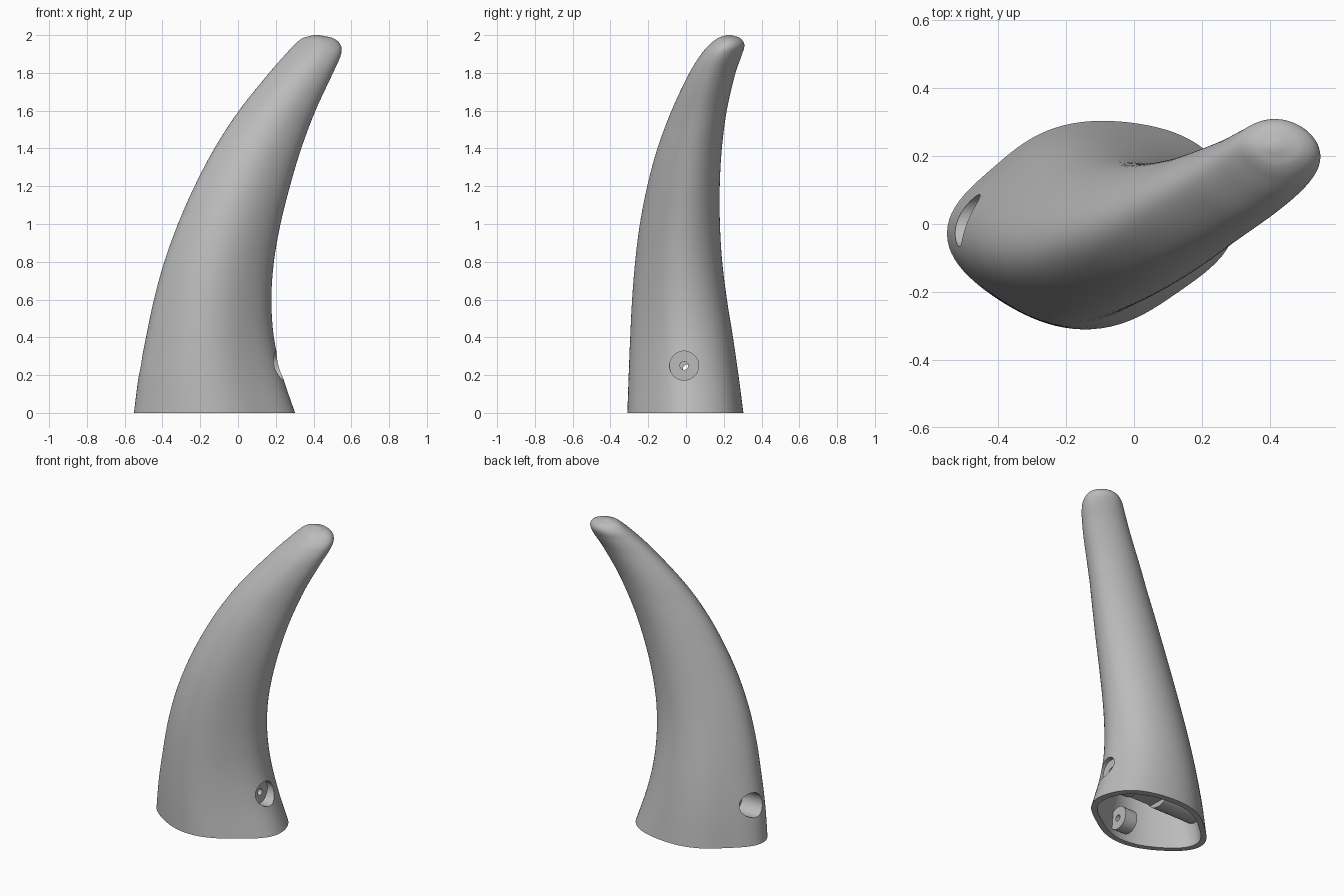
import bpy
import bmesh
import math
from mathutils import Matrix, Vector

default_cube = bpy.data.objects.get("Cube")
if default_cube:
    bpy.data.objects.remove(default_cube, do_unlink=True)

grey = bpy.data.materials.new("matte_grey")
grey.use_nodes = True
grey_colour = (0.5, 0.5, 0.5, 1)
grey.diffuse_color = grey_colour
grey.node_tree.nodes["Principled BSDF"].inputs["Base Color"].default_value = grey_colour

# Horn outline by height: z, left x, right x, front y, back y
OUTLINE = [
    (0, -.551, .302, -.311, .304),
    (.2, -.525, .235, -.304, .278),
    (.4, -.487, .19, -.296, .249),
    (.6, -.445, .177, -.286, .217),
    (.8, -.39, .19, -.27, .192),
    (1, -.318, .225, -.245, .18),
    (1.2, -.23, .275, -.206, .179),
    (1.4, -.125, .335, -.152, .19),
    (1.6, .005, .41, -.077, .216),
    (1.8, .165, .503, .018, .262),
    (1.9, .253, .546, .081, .297),
    (1.95, .3, .542, .125, .309),
    (1.985, .345, .5, .17, .285),
    (2, .4, .43, .215, .24),
]
SIDES = 96


def smooth_rows(rows, steps):
    """Catmull-Rom interpolation through the outline rows."""
    pts = [Vector(r) for r in rows]
    result = []
    for i in range(len(pts) - 1):
        b, c = pts[i], pts[i + 1]
        a = pts[i - 1] if i else b * 2 - c
        d = pts[i + 2] if i + 2 < len(pts) else c
        for s in range(steps):
            t = s / steps
            # tangents scaled to the uneven row spacing
            m0 = (c - a) * ((c[0] - b[0]) / (c[0] - a[0]))
            m1 = (d - b) * ((c[0] - b[0]) / (d[0] - b[0]))
            h = t * t * (3 - 2 * t)
            result.append(b * (1 - h) + c * h
                          + m0 * (t * (1 - t) ** 2) - m1 * (t * t * (1 - t)))
    result.append(pts[-1])
    return result


def section(row, inset):
    """Skewed ellipse with flattened flanks; the skew fades to base and tip."""
    z, left, right, front, back = row
    cx, cy = (left + right) / 2, (front + back) / 2
    rx, ry = (right - left) / 2 - inset, (back - front) / 2 - inset
    base = max(0, 1 - z)
    skew = .15 * min(1, (1.85 - z) * 3) - .07 * base
    for k in range(SIDES):
        t = math.tau * k / SIDES
        diagonal = math.sin(2 * t)
        flat = (.04 + .015 * base - .03 * base * diagonal
                + (.02 + .03 * base) * math.cos(t - math.radians(225)))
        r = 1 - flat * diagonal ** 2
        yield cx + r * rx * math.cos(t), cy + r * ry * math.sin(t + skew), z


def add_object(name, bm):
    bmesh.ops.recalc_face_normals(bm, faces=bm.faces)
    mesh = bpy.data.meshes.new(name)
    bm.to_mesh(mesh)
    bm.free()
    mesh.materials.append(grey)
    obj = bpy.data.objects.new(name, mesh)
    bpy.context.collection.objects.link(obj)
    return obj


def loft(name, rows, inset=0):
    """Skin a stack of sections."""
    bm = bmesh.new()
    rings = [[bm.verts.new(p) for p in section(row, inset)] for row in rows]
    for low, high in zip(rings, rings[1:]):
        for k in range(SIDES):
            n = (k + 1) % SIDES
            bm.faces.new((low[k], low[n], high[n], high[k]))
    bm.faces.new(rings[0])
    bm.faces.new(rings[-1])
    return add_object(name, bm)


def rod(name, x0, x1, y, z, radius):
    """Cylinder lying along x."""
    bm = bmesh.new()
    place = Matrix.Translation(((x0 + x1) / 2, y, z)) @ Matrix.Rotation(math.pi / 2, 4, "Y")
    bmesh.ops.create_cone(bm, cap_ends=True, segments=48, radius1=radius, radius2=radius,
                          depth=abs(x1 - x0), matrix=place)
    return add_object(name, bm)


def block(name, low, high):
    bm = bmesh.new()
    low, high = Vector(low), Vector(high)
    place = Matrix.Translation((low + high) / 2) @ Matrix.Diagonal((*(high - low), 1))
    bmesh.ops.create_cube(bm, size=1, matrix=place)
    return add_object(name, bm)


def subtract(target, cutter):
    cutter.hide_render = True
    mod = target.modifiers.new("cut", "BOOLEAN")
    mod.operation = "DIFFERENCE"
    mod.solver = "EXACT"
    mod.object = cutter
    bpy.context.view_layer.objects.active = target
    bpy.ops.object.modifier_apply(modifier=mod.name)
    bpy.data.objects.remove(cutter, do_unlink=True)


# Solid horn and the hollow in its base
rows = smooth_rows(OUTLINE, 6)
horn = loft("horn", rows)
low_rows = [r for r in rows if r[0] < .47]
first = low_rows[0].copy()
first[0] = -.05
cavity = loft("cavity", [first] + low_rows[1:], inset=.037)

# Inner shelf, screw bosses and peg stay solid inside the hollow
HOLE_Y, HOLE_Z = -.01, .25
subtract(cavity, block("shelf", (-1, -.08, .175), (1, 1, 1)))
subtract(cavity, rod("right_boss", -.7, -.2, HOLE_Y, HOLE_Z, .11))
subtract(cavity, rod("left_boss", 0, .5, HOLE_Y, HOLE_Z, .11))
subtract(cavity, rod("peg", -.13, -.04, -.2, .085, .075))
subtract(horn, cavity)

# Counterbored side holes, the offset screw holes and the peg hole
subtract(horn, rod("right_recess", -.8, -.37, HOLE_Y + .02, HOLE_Z, .077))
subtract(horn, rod("left_recess", .17, .6, HOLE_Y, HOLE_Z, .077))
subtract(horn, rod("right_screw_hole", -.45, -.1, HOLE_Y + .016, HOLE_Z - .016, .022))
subtract(horn, rod("left_screw_hole", -.12, .25, HOLE_Y, HOLE_Z, .022))
subtract(horn, rod("peg_hole", -.09, 0, -.2, .085, .02))

# Smooth skin with crisp hole edges
bpy.ops.object.select_all(action="DESELECT")
horn.select_set(True)
bpy.context.view_layer.objects.active = horn
bpy.ops.object.shade_smooth_by_angle(angle=math.radians(35))
